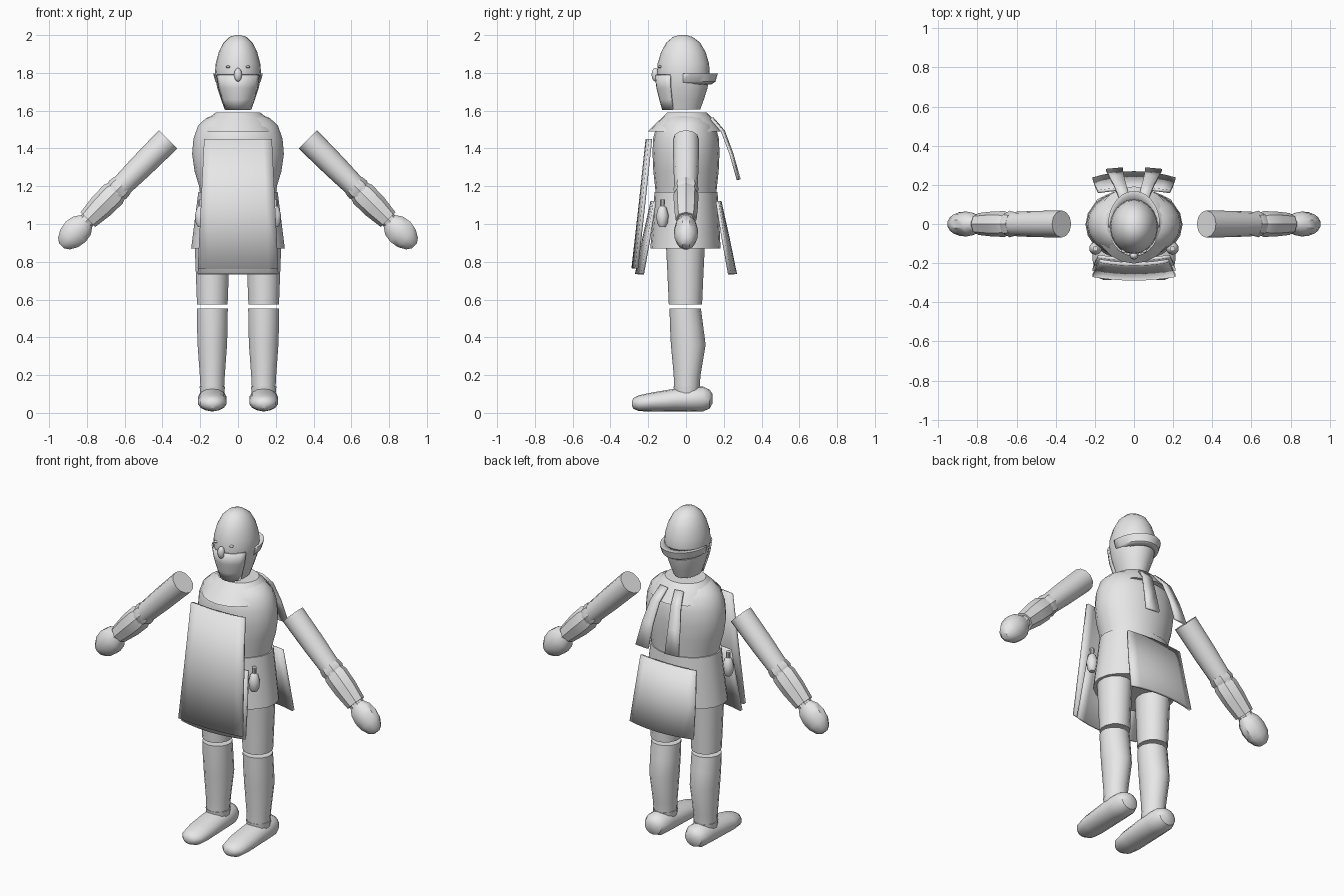
import bpy, bmesh, math
from math import sin, cos, pi, radians
from mathutils import Matrix, Vector

if "Cube" in bpy.data.objects:
    bpy.data.objects.remove(bpy.data.objects["Cube"], do_unlink=True)

GREY = (0.8, 0.8, 0.8, 1)
mat = bpy.data.materials.new("plain grey")
mat.use_nodes = True
mat.diffuse_color = GREY
mat.node_tree.nodes["Principled BSDF"].inputs["Base Color"].default_value = GREY


def finish(name, bm, matrix=None, thick=0, angle=35):
    """Turn a bmesh into a shaded object, optionally thickened."""
    bmesh.ops.recalc_face_normals(bm, faces=bm.faces)
    if matrix:
        bm.transform(matrix)
    mesh = bpy.data.meshes.new(name)
    bm.to_mesh(mesh)
    bm.free()
    obj = bpy.data.objects.new(name, mesh)
    bpy.context.collection.objects.link(obj)
    mesh.materials.append(mat)
    if thick:
        mod = obj.modifiers.new("thickness", 'SOLIDIFY')
        mod.thickness = thick
        mod.offset = 0
    bpy.ops.object.select_all(action='DESELECT')
    obj.select_set(True)
    bpy.context.view_layer.objects.active = obj
    bpy.ops.object.shade_smooth_by_angle(angle=radians(angle))
    return obj


def skin(bm, rows, closed):
    """Bridge rows of points with quads."""
    rows = [[bm.verts.new(p) for p in row] for row in rows]
    n = len(rows[0])
    for a, b in zip(rows, rows[1:]):
        for i in range(n if closed else n - 1):
            j = (i + 1) % n
            bm.faces.new((a[i], a[j], b[j], b[i]))
    return rows


def loft(name, rings, sides=16, matrix=None, caps=True):
    """Stack of ellipses: (height, radius x, radius y, centre y)."""
    bm = bmesh.new()
    rows = skin(bm, [[(rx * sin(2 * pi * i / sides), cy - ry * cos(2 * pi * i / sides), z)
                      for i in range(sides)] for z, rx, ry, cy in rings], True)
    if caps:
        bm.faces.new(rows[0])
        bm.faces.new(rows[-1])
    return finish(name, bm, matrix)


def arc(name, rings, start, end, steps, thick):
    """Open strip around an elliptical stack; angle 0 faces the front."""
    bm = bmesh.new()
    angles = [radians(start + (end - start) * i / steps) for i in range(steps + 1)]
    skin(bm, [[(rx * sin(t), cy - ry * cos(t), z) for t in angles]
              for z, rx, ry, cy in rings], False)
    return finish(name, bm, thick=thick)


def panel(name, rows, thick):
    """Hanging cloth: (height, half width, y at middle, y at edge)."""
    bm = bmesh.new()
    steps = [i / 4 for i in range(-4, 5)]
    skin(bm, [[(w * s, ym + (ye - ym) * s * s, z) for s in steps]
              for z, w, ym, ye in rows], False)
    return finish(name, bm, thick=thick)


def ball(name, centre, radii, segs=12, rings=8):
    bm = bmesh.new()
    bmesh.ops.create_uvsphere(bm, u_segments=segs, v_segments=rings, radius=1)
    return finish(name, bm, Matrix.Translation(centre) @ Matrix.Diagonal((*radii, 1)))


# Head with face mask, nose and helmet neck guard
head = [(1.605, .07, .095, -.02), (1.66, .09, .113, -.018), (1.72, .11, .13, -.016),
        (1.79, .123, .14, -.014), (1.85, .118, .136, -.014), (1.91, .102, .118, -.014),
        (1.96, .077, .09, -.015), (1.99, .045, .052, -.017), (2.0, .015, .02, -.018)]
loft("head", head, 20)
arc("face_mask", [(z, rx + .003, ry + .007, cy) for z, rx, ry, cy in head[:4]],
    -62, 62, 10, .008)
ball("nose", (0, -.162, 1.79), (.021, .02, .036))
arc("neck_guard", [(1.74, .1, .135, -.005), (1.755, .118, .155, -.002),
                   (1.795, .13, .168, -.002), (1.795, .11, .13, -.005)],
    85, 275, 14, .006)

# Torso, shoulder cape and skirt
loft("torso", [(1.15, .2, .16, 0), (1.2, .206, .164, 0), (1.28, .23, .173, 0),
               (1.37, .243, .177, 0), (1.45, .236, .175, 0), (1.52, .212, .155, 0),
               (1.56, .17, .12, 0), (1.58, .12, .1, 0)], 20)
loft("shoulder_cape", [(1.49, .198, .197, -.005), (1.53, .18, .162, 0),
                       (1.565, .15, .13, .005), (1.59, .118, .105, .005)], 20)
loft("skirt", [(.87, .248, .186, -.003), (1.02, .229, .176, 0), (1.17, .21, .167, 0)], 20)

# Hanging cloth panels
panel("front_tabard", [(1.45, .178, -.205, -.188), (1.1, .195, -.242, -.225),
                       (.765, .212, -.28, -.262)], .018)
for name, side in (("front_skirt_panel", -1), ("back_skirt_panel", 1)):
    panel(name, [(1.12, .185, side * .18, side * .165), (.93, .2, side * .222, side * .195),
                 (.735, .212, side * .262, side * .23)], .016)


def strap(name, side):
    """Scarf tail falling from the nape."""
    bm = bmesh.new()
    path = [(.05, .14, 1.56), (.07, .2, 1.49), (.088, .245, 1.37), (.1, .283, 1.235)]
    skin(bm, [[(side * (x - w), y, z), (side * (x + w), y - .008, z)]
              for (x, y, z), w in zip(path, (.026, .03, .036, .043))], False)
    finish(name, bm, thick=.014)


for name, s in (("left", 1), ("right", -1)):
    strap(name + "_scarf_tail", s)
    ball(name + "_eye", (s * .053, -.138, 1.832), (.012, .01, .007), 8, 6)

    # Pouch on the hip
    place = Matrix.Translation((s * .197, -.125, .985))
    loft(name + "_pouch", [(0, .016, .016, 0), (.02, .028, .028, 0), (.06, .033, .033, 0),
                           (.1, .022, .022, 0), (.11, .012, .012, 0),
                           (.145, .014, .014, 0)], 10, place)

    # Arm parts stacked along a slanted axis from the shoulder
    place = Matrix.Translation((s * .37, 0, 1.448)) @ Matrix.Rotation(s * radians(135), 4, 'Y')
    loft(name + "_upper_arm", [(0, .069, .069, 0), (.2, .065, .067, 0), (.4, .056, .06, 0)],
         12, place)
    loft(name + "_elbow_band", [(.345, .062, .062, 0), (.375, .066, .068, 0),
                                (.395, .058, .06, 0)], 8, place)
    loft(name + "_forearm", [(.385, .06, .056, 0), (.41, .07, .066, 0), (.5, .068, .064, 0),
                             (.6, .055, .056, 0)], 8, place)
    loft(name + "_wrist", [(.58, .042, .045, 0), (.66, .042, .045, 0)], 8, place)
    loft(name + "_hand", [(.61, .045, .04, 0), (.645, .07, .058, 0), (.69, .079, .064, 0),
                          (.74, .07, .06, 0), (.78, .046, .042, 0), (.797, .02, .02, 0)],
         10, place)

    # Leg parts
    place = Matrix.Translation((s * .136, 0, 0))
    loft(name + "_thigh", [(.573, .083, .088, -.003), (.75, .09, .096, -.003),
                           (.95, .098, .106, -.003)], 14, place)
    loft(name + "_shin", [(.13, .064, .068, .004), (.2, .068, .071, .006),
                          (.36, .08, .092, .012), (.46, .083, .088, .003),
                          (.552, .084, .083, -.004)], 14, place)
    loft(name + "_ankle", [(.06, .06, .062, .004), (.14, .069, .07, .004)], 14, place)

    # Foot lofted from heel to toe
    lie = Matrix.Translation((s * .136, .14, 0)) @ Matrix.Rotation(radians(90), 4, 'X')
    loft(name + "_foot", [(0, .025, .025, .075), (.015, .055, .05, .073),
                          (.05, .073, .066, .074), (.11, .076, .066, .073),
                          (.2, .078, .06, .068), (.32, .078, .05, .058),
                          (.39, .066, .042, .051), (.418, .04, .028, .05),
                          (.427, .016, .012, .05)], 14, lie)
